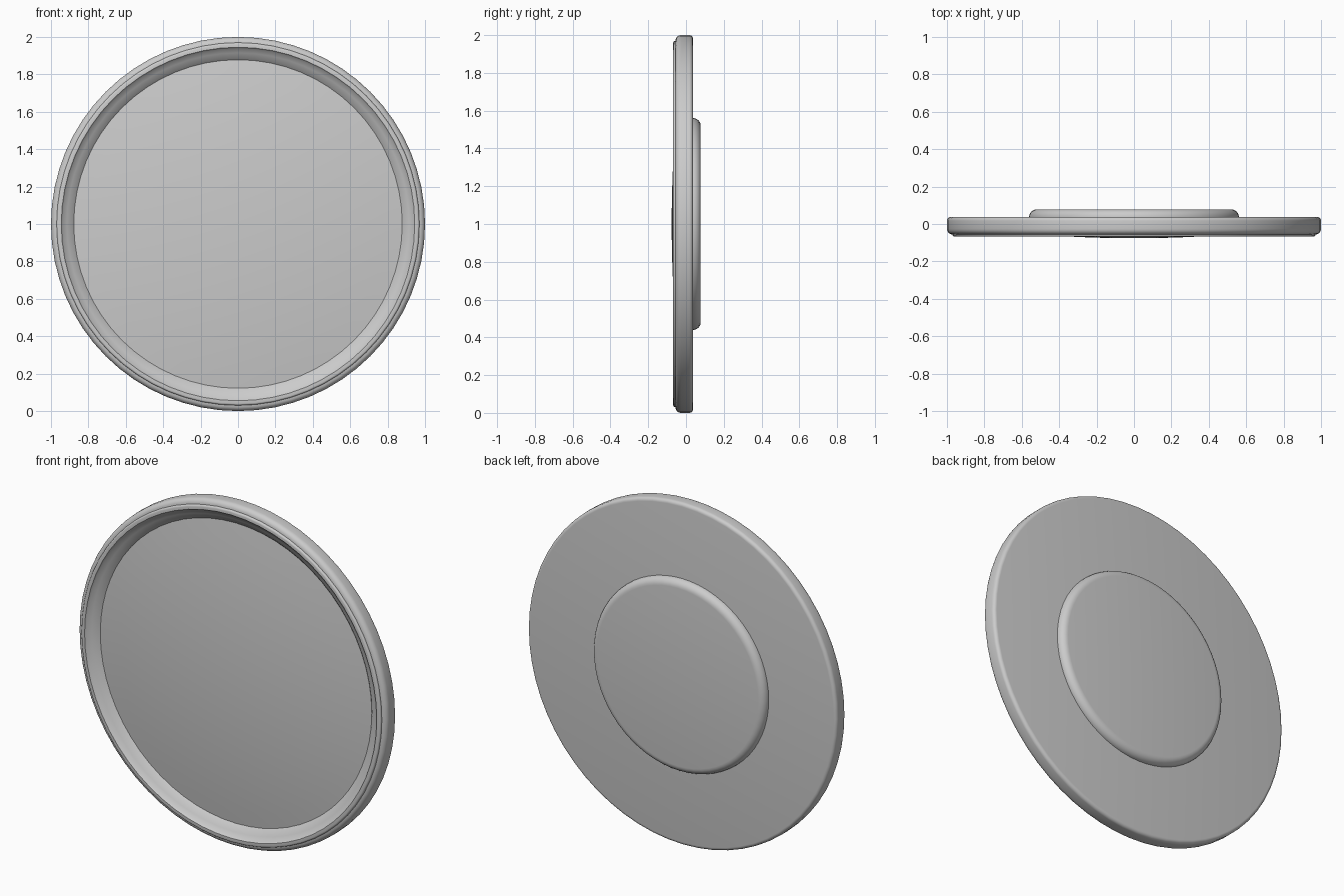
import bpy, bmesh, math

if "Cube" in bpy.data.objects:
    bpy.data.objects.remove(bpy.data.objects["Cube"])

SEGMENTS = 64


def lathe(name, profile, angle=35):
    """Spin (radius, y) points about the y axis through (0, 0, 1)."""
    bm = bmesh.new()
    rings = []
    for r, y in profile:
        if r == 0:
            rings.append([bm.verts.new((0, y, 1))] * SEGMENTS)
        else:
            rings.append([bm.verts.new((r * math.cos(a), y, 1 + r * math.sin(a)))
                          for a in (2 * math.pi * i / SEGMENTS for i in range(SEGMENTS))])
    for a, b in zip(rings, rings[1:]):
        for i in range(SEGMENTS):
            j = (i + 1) % SEGMENTS
            bm.faces.new(list(dict.fromkeys((a[i], a[j], b[j], b[i]))))
    bmesh.ops.recalc_face_normals(bm, faces=bm.faces)
    mesh = bpy.data.meshes.new(name)
    bm.to_mesh(mesh)
    bm.free()
    obj = bpy.data.objects.new(name, mesh)
    bpy.context.collection.objects.link(obj)
    bpy.ops.object.select_all(action='DESELECT')
    obj.select_set(True)
    bpy.context.view_layer.objects.active = obj
    bpy.ops.object.shade_smooth_by_angle(angle=math.radians(angle))
    return obj


def arc(r, y, rad, start, end, steps=5):
    """Rounded corner points for a profile."""
    return [(r + rad * math.cos(t), y + rad * math.sin(t))
            for t in (math.radians(start + (end - start) * i / steps) for i in range(steps + 1))]


# Outer case with rounded edges, bezel lip and sloping inner wall
lathe("case", [(0, 0.037)]
      + arc(0.98, 0.017, 0.02, 90, 0)
      + arc(0.97, -0.026, 0.03, 0, -90)
      + [(0.97, -0.056)]
      + arc(0.96, -0.058, 0.01, 0, -90, 3)
      + [(0.945, -0.068), (0.938, -0.058), (0.915, -0.046), (0.89, -0.03), (0.875, -0.015), (0.875, 0.0), (0, 0.0)])

# Slightly domed front lens
lathe("domed_face", [(0.88 * i / 10, -0.076 + 0.058 * (i / 10) ** 2) for i in range(11)])

# Raised rounded disc on the back
lathe("back_boss", [(0, 0.078)] + arc(0.52, 0.037, 0.041, 90, 0, 6) + [(0.561, 0.03), (0, 0.03)])
